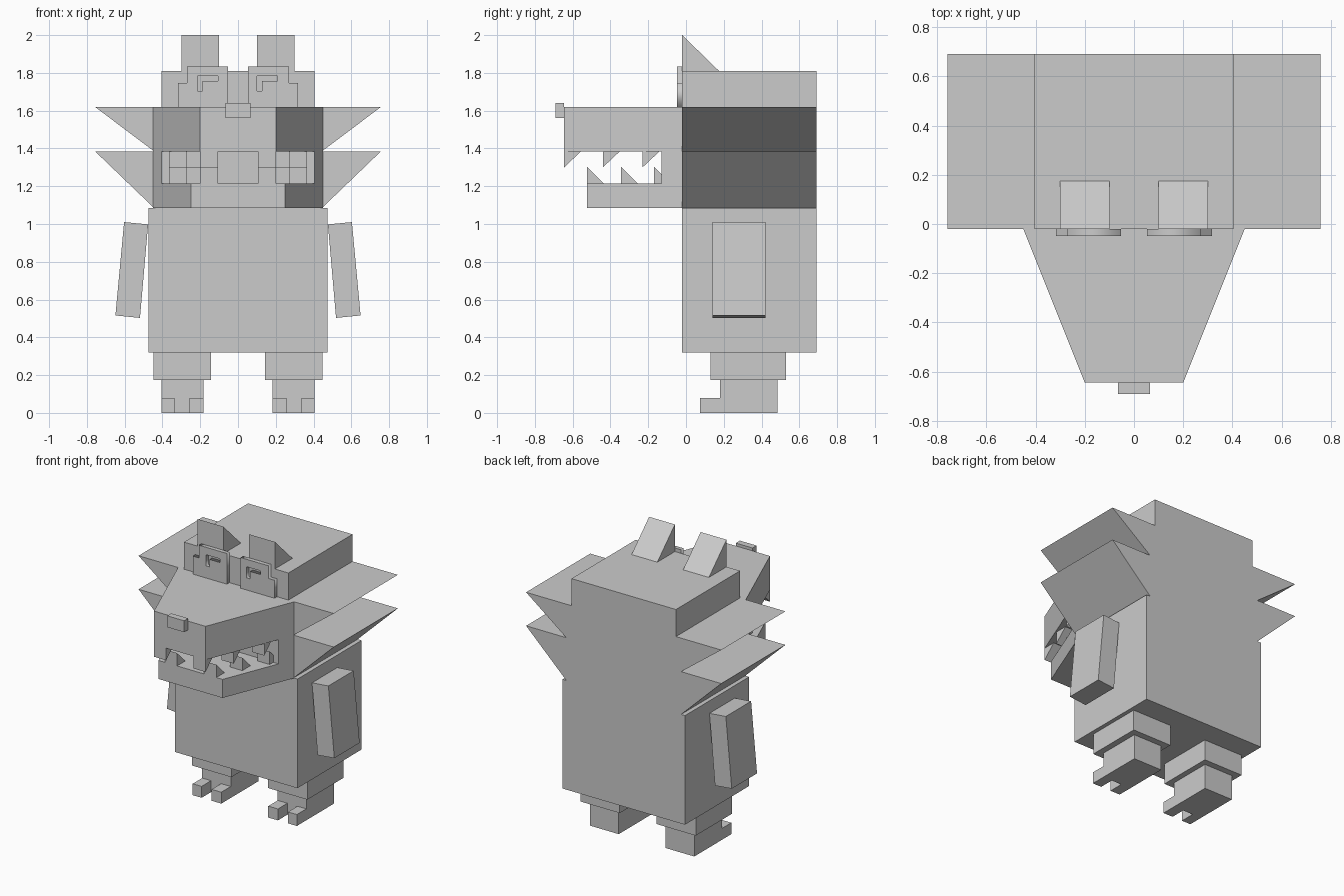
import bpy
import bmesh

cube = bpy.data.objects.get("Cube")
if cube:
    bpy.data.objects.remove(cube, do_unlink=True)

grey = bpy.data.materials.new("plain_grey")
grey.use_nodes = True
GREY = (0.6, 0.6, 0.6, 1)
grey.diffuse_color = GREY
grey.node_tree.nodes["Principled BSDF"].inputs["Base Color"].default_value = GREY

FRONT, BACK = -0.02, 0.69
# Place a profile point (a, b) at depth d along the named axis
PLACE = {
    "x": lambda a, b, d: (d, a, b),
    "y": lambda a, b, d: (a, d, b),
    "z": lambda a, b, d: (a, b, d),
}


def add_object(name, data):
    obj = bpy.data.objects.new(name, data)
    bpy.context.scene.collection.objects.link(obj)
    return obj


def prism(name, profile, axis, lo, hi):
    """Extrude a closed profile along an axis."""
    bm = bmesh.new()
    place = PLACE[axis]
    base = bm.faces.new([bm.verts.new(place(a, b, lo)) for a, b in profile])
    top = bmesh.ops.extrude_face_region(bm, geom=[base])["geom"]
    moved = [v for v in top if isinstance(v, bmesh.types.BMVert)]
    bmesh.ops.translate(bm, verts=moved, vec=place(0, 0, hi - lo))
    # Keep the starting cap so the solid is closed
    if not base.is_valid or all(f.normal.length == 0 for f in bm.faces):
        bm.normal_update()
    if any(e.is_boundary for e in bm.edges):
        bmesh.ops.holes_fill(bm, edges=[e for e in bm.edges if e.is_boundary])
    bmesh.ops.recalc_face_normals(bm, faces=bm.faces)
    mesh = bpy.data.meshes.new(name)
    bm.to_mesh(mesh)
    bm.free()
    mesh.materials.append(grey)
    return add_object(name, mesh)


def box(name, x, y, z):
    return prism(name, [(x[0], y[0]), (x[1], y[0]), (x[1], y[1]), (x[0], y[1])], "z", *z)


def symmetric(half):
    """Complete a right-half profile with its mirror image."""
    return half + [(-a, b) for a, b in reversed(half)]


def span(side, a, b):
    return sorted((side * a, side * b))


def width(y):
    """Half width of the tapering muzzle at depth y."""
    return 0.20 + 0.4 * (y + 0.645)


def muzzle(name, y0, y1, z0, z1):
    prism(name, symmetric([(width(y0), y0), (width(y1), y1)]), "z", z0, z1)


# Body, and head with two cheek spikes each side
box("body", (-0.475, 0.475), (FRONT, BACK), (0.32, 1.085))
prism("head", symmetric([(0.445, 1.085), (0.757, 1.385), (0.445, 1.385),
                         (0.757, 1.62), (0.405, 1.62), (0.405, 1.81)]),
      "y", FRONT, BACK)

# Muzzle with open mouth
muzzle("upper_jaw", -0.645, FRONT, 1.385, 1.62)
muzzle("lower_jaw", -0.525, FRONT, 1.085, 1.215)
muzzle("mouth_back", -0.13, FRONT, 1.215, 1.385)
box("nose", (-0.065, 0.065), (-0.69, -0.645), (1.56, 1.64))

TOOTH = 0.09
UPPER_TEETH = [(-0.645, 0.105), (-0.44, 0.18), (-0.23, 0.27)]
LOWER_TEETH = [(-0.525, 0.105), (-0.345, 0.18), (-0.17, 0.27)]


def teeth(name, row, root, tip, side):
    for y, x in row:
        prism(name, [(y, root), (y, tip), (y + TOOTH, root)], "x", *span(side, x, x + 0.095))


def eye_plate(name, side):
    """Stepped plate with a bent slot, filled from a flat curve."""
    outline = [(0.053, 1.62), (0.317, 1.62), (0.317, 1.746),
               (0.27, 1.746), (0.27, 1.835), (0.053, 1.835)]
    slot = [(0.10, 1.705), (0.128, 1.705), (0.128, 1.757),
            (0.21, 1.757), (0.21, 1.783), (0.10, 1.783)]
    if side < 0:
        slot = [(0.315 - a, b) for a, b in slot]
    curve = bpy.data.curves.new(name, "CURVE")
    curve.dimensions = "2D"
    curve.fill_mode = "BOTH"
    curve.extrude = 0.014
    for loop in (outline, slot):
        spline = curve.splines.new("POLY")
        spline.points.add(len(loop) - 1)
        for point, (a, b) in zip(spline.points, loop):
            point.co = (side * a, b, 0, 1)
        spline.use_cyclic_u = True
    helper = add_object(name + "_outline", curve)
    depsgraph = bpy.context.evaluated_depsgraph_get()
    mesh = bpy.data.meshes.new_from_object(helper.evaluated_get(depsgraph))
    bpy.data.objects.remove(helper, do_unlink=True)
    mesh.materials.clear()
    mesh.materials.append(grey)
    plate = add_object(name, mesh)
    plate.rotation_euler.x = 1.5708
    plate.location.y = FRONT - 0.014


for label, side in (("left", 1), ("right", -1)):
    teeth(label + "_upper_tooth", UPPER_TEETH, 1.385, 1.30, side)
    teeth(label + "_lower_tooth", LOWER_TEETH, 1.215, 1.305, side)
    eye_plate(label + "_eye_plate", side)

    # Wedge ear
    prism(label + "_ear", [(FRONT, 1.81), (FRONT, 2.0), (0.175, 1.81)],
          "x", *span(side, 0.10, 0.30))

    # Arm leaning outwards
    arm = [(0.603, 1.01), (0.476, 0.998), (0.519, 0.503), (0.649, 0.516)]
    prism(label + "_arm", [(side * a, b) for a, b in arm], "y", 0.14, 0.42)

    # Leg, foot and two toes
    box(label + "_leg", span(side, 0.143, 0.447), (0.13, 0.53), (0.175, 0.32))
    box(label + "_foot", span(side, 0.182, 0.404), (0.18, 0.485), (0, 0.175))
    for x0, x1 in ((0.182, 0.257), (0.335, 0.404)):
        box(label + "_toe", span(side, x0, x1), (0.075, 0.18), (0, 0.08))
